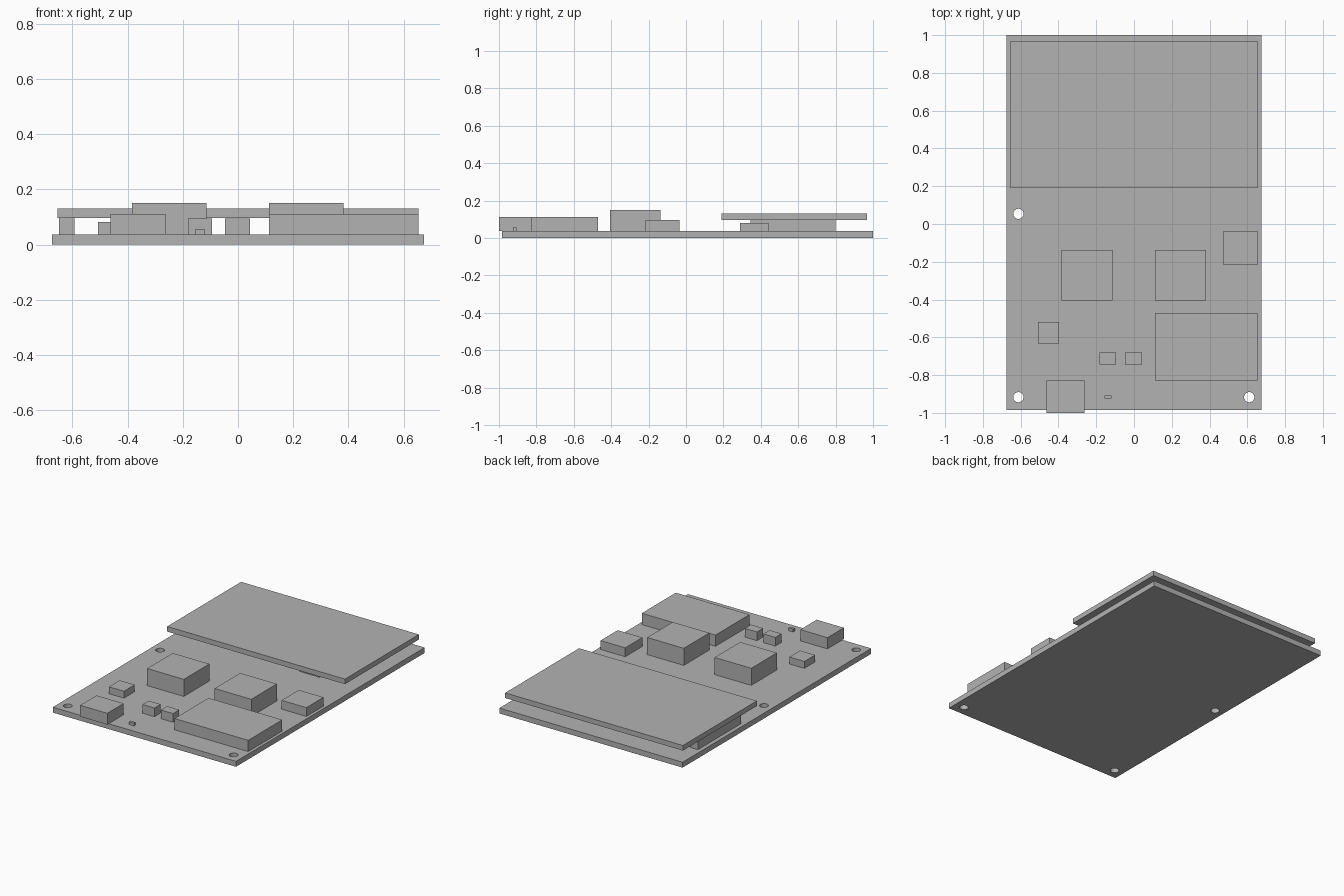
import bpy
import bmesh
from math import cos, sin, tau

default = bpy.data.objects.get("Cube")
if default:
    bpy.data.objects.remove(default, do_unlink=True)

# One plain grey for every part
grey = bpy.data.materials.new("plain grey")
colour = (0.45, 0.45, 0.45, 1)
grey.diffuse_color = colour
grey.use_nodes = True
grey.node_tree.nodes["Principled BSDF"].inputs["Base Color"].default_value = colour

BOARD_TOP = 0.036


def finish(name, bm):
    bmesh.ops.recalc_face_normals(bm, faces=bm.faces)
    mesh = bpy.data.meshes.new(name)
    bm.to_mesh(mesh)
    bm.free()
    mesh.materials.append(grey)
    obj = bpy.data.objects.new(name, mesh)
    bpy.context.collection.objects.link(obj)
    return obj


def box(name, x, y, top, bottom=BOARD_TOP):
    """Box from x and y ranges, standing on the board by default."""
    bm = bmesh.new()
    bmesh.ops.create_cube(bm, size=1)
    for v in bm.verts:
        v.co = (x[v.co.x > 0], y[v.co.y > 0], top if v.co.z > 0 else bottom)
    return finish(name, bm)


def add_loop(bm, points):
    verts = [bm.verts.new((px, py, 0)) for px, py in points]
    for a, b in zip(verts, verts[1:] + verts[:1]):
        bm.edges.new((a, b))


# Circuit board with three round mounting holes
bm = bmesh.new()
half, front, back = 0.675, -0.985, 1.0
add_loop(bm, [(-half, front), (half, front), (half, back), (-half, back)])
for cx, cy in [(-0.612, 0.054), (-0.612, -0.917), (0.61, -0.917)]:
    angles = [tau * i / 32 for i in range(32)]
    add_loop(bm, [(cx + 0.027 * cos(a), cy + 0.027 * sin(a)) for a in angles])
bmesh.ops.triangle_fill(bm, edges=bm.edges[:], use_beauty=True)
sheet = bmesh.ops.extrude_face_region(bm, geom=bm.faces[:])
for item in sheet["geom"]:
    if isinstance(item, bmesh.types.BMVert):
        item.co.z = BOARD_TOP
finish("circuit_board", bm)

# Raised display panel, its pin header and the chip beneath it
box("display_panel", (-0.655, 0.655), (0.19, 0.968), 0.13, 0.096)
box("display_header", (-0.648, -0.593), (0.345, 0.80), 0.096)
box("hidden_chip", (0.25, 0.40), (0.288, 0.44), 0.08)

# Pair of large square push buttons
for side, x in (("left", (0.112, 0.382)), ("right", (-0.385, -0.115))):
    box(f"button_{side}", x, (-0.406, -0.137), 0.15)

# Connectors
box("side_connector", (0.473, 0.655), (-0.216, -0.036), 0.095)
box("large_module", (0.112, 0.655), (-0.828, -0.47), 0.111)
box("front_socket", (-0.463, -0.263), (-1.0, -0.828), 0.111)

# Small components
box("small_chip", (-0.508, -0.397), (-0.633, -0.52), 0.082)
for side, x in (("left", (-0.047, 0.043)), ("right", (-0.182, -0.094))):
    box(f"capacitor_{side}", x, (-0.745, -0.68), 0.094)
box("indicator_light", (-0.155, -0.12), (-0.924, -0.907), 0.055)
